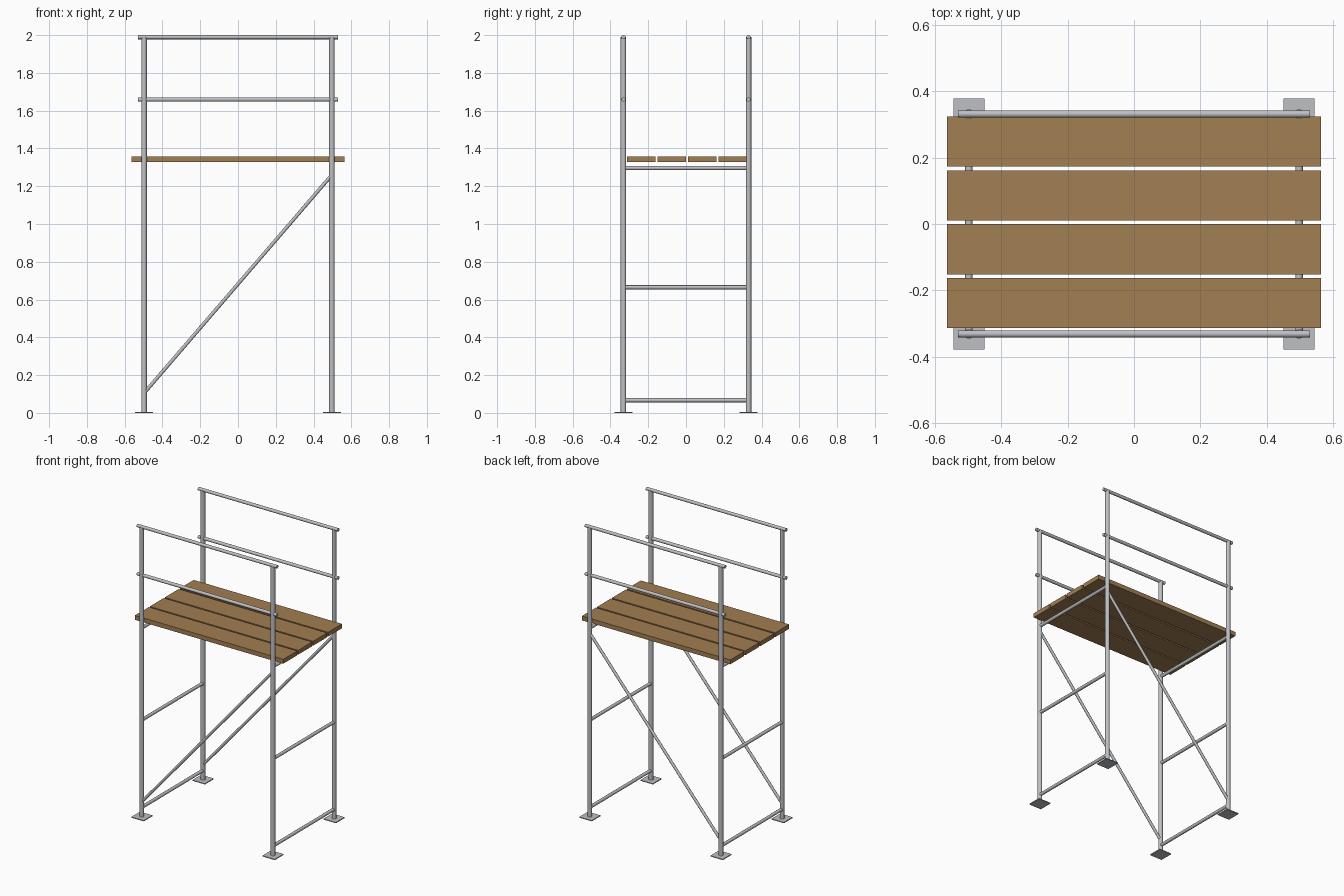
import bpy
from mathutils import Vector

cube = bpy.data.objects.get("Cube")
if cube:
    bpy.data.objects.remove(cube, do_unlink=True)


def make_material(name, color):
    mat = bpy.data.materials.new(name)
    mat.use_nodes = True
    mat.diffuse_color = color
    mat.node_tree.nodes["Principled BSDF"].inputs["Base Color"].default_value = color
    return mat


steel = make_material("galvanised steel", (0.52, 0.53, 0.55, 1))
wood = make_material("plank wood", (0.36, 0.21, 0.085, 1))


def tube(name, start, end, radius):
    """Round steel tube between two points."""
    a, b = Vector(start), Vector(end)
    bpy.ops.mesh.primitive_cylinder_add(vertices=16, radius=radius,
                                        depth=(b - a).length, location=(a + b) / 2)
    obj = bpy.context.object
    obj.rotation_euler = (b - a).to_track_quat("Z", "Y").to_euler()
    obj.name = name
    obj.data.materials.append(steel)
    bpy.ops.object.shade_smooth_by_angle()


def box(name, center, size, mat):
    bpy.ops.mesh.primitive_cube_add(size=1, location=center)
    obj = bpy.context.object
    obj.name = name
    obj.scale = size
    bpy.ops.object.transform_apply(location=False, rotation=False, scale=True)
    obj.data.materials.append(mat)


POST_X, POST_Y = 0.497, 0.331
POST_R, BAR_R, BRACE_R = 0.0145, 0.011, 0.0095
TOP_RAIL = 2 - BAR_R

# Posts and foot plates
for side, x in (("right", -POST_X), ("left", POST_X)):
    for face, y in (("front", -POST_Y), ("back", POST_Y)):
        tube(f"{face}_{side}_post", (x, y, 0), (x, y, TOP_RAIL), POST_R)
        box(f"{face}_{side}_foot_plate", (x, y, 0.003), (0.094, 0.094, 0.006), steel)

    # Cross bars joining front and back posts
    for level, z in (("lower", 0.067), ("middle", 0.665), ("upper", 1.296)):
        tube(f"{side}_{level}_cross_bar", (x, -POST_Y, z), (x, POST_Y, z), BAR_R)

# Guard rails and diagonal braces
for face, y in (("front", -POST_Y), ("back", POST_Y)):
    for level, z in (("top", TOP_RAIL), ("middle", 1.659)):
        tube(f"{face}_{level}_rail", (-0.53, y, z), (0.53, y, z), BAR_R)
    tube(f"{face}_brace", (-POST_X, y, 0.105), (POST_X, y, 1.26), BRACE_R)

# Deck planks
for i in range(4):
    box(f"deck_plank_{i + 1}", (0, -0.238 + i * 0.162, 1.342), (1.125, 0.151, 0.03), wood)
